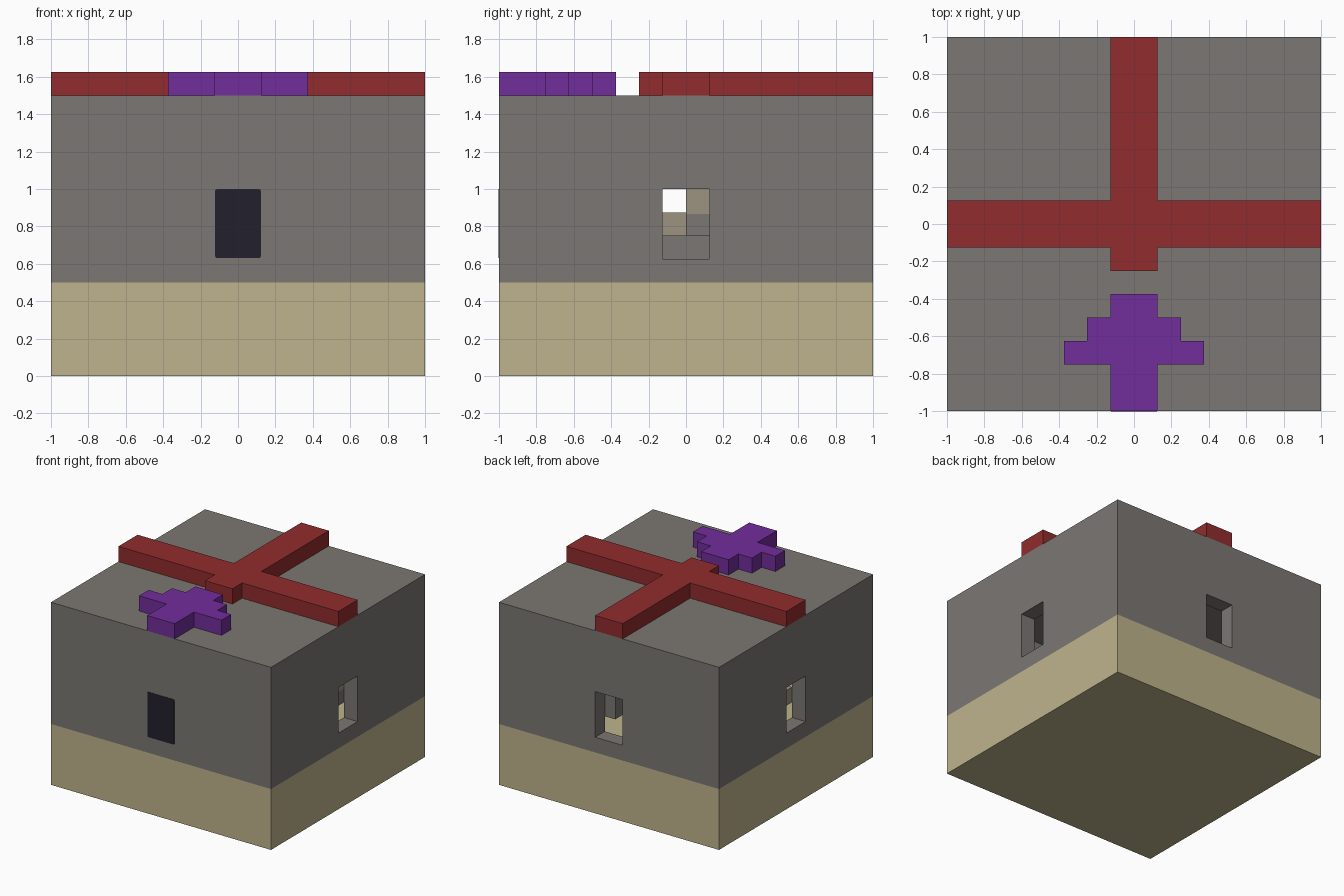
import bpy, bmesh
from mathutils import Vector

cube = bpy.data.objects.get("Cube")
if cube:
    bpy.data.objects.remove(cube, do_unlink=True)


def material(name, r, g, b):
    lin = [((c / 255 + 0.055) / 1.055) ** 2.4 for c in (r, g, b)] + [1]
    m = bpy.data.materials.new(name)
    m.use_nodes = True
    m.diffuse_color = lin
    m.node_tree.nodes["Principled BSDF"].inputs["Base Color"].default_value = lin
    return m


STONE = material("stone_gray", 123, 119, 115)
SAND = material("sand_tan", 190, 180, 140)
DULL = material("dull_tan", 156, 148, 128)
RED = material("brick_red", 145, 44, 45)
PURPLE = material("purple", 113, 45, 155)
DARK = material("door_dark", 34, 33, 45)


def finish(name, bm, mat):
    me = bpy.data.meshes.new(name)
    bmesh.ops.recalc_face_normals(bm, faces=bm.faces)
    bm.to_mesh(me)
    bm.free()
    ob = bpy.data.objects.new(name, me)
    bpy.context.collection.objects.link(ob)
    if mat:
        me.materials.append(mat)
    return ob


def box(name, lo, hi, mat=None):
    lo, hi = Vector(lo), Vector(hi)
    bm = bmesh.new()
    bmesh.ops.create_cube(bm, size=1)
    for v in bm.verts:
        v.co = Vector(v.co[i] * (hi[i] - lo[i]) + (hi[i] + lo[i]) / 2 for i in range(3))
    return finish(name, bm, mat)


def slab(name, half, z0, z1, mat):
    """Extrude an outline mirrored across x = 0."""
    outline = half + [(-x, y) for x, y in reversed(half)]
    bm = bmesh.new()
    face = bm.faces.new([bm.verts.new((x, y, z0)) for x, y in outline])
    top = bmesh.ops.extrude_face_region(bm, geom=[face])["geom"]
    for v in top:
        if isinstance(v, bmesh.types.BMVert):
            v.co.z = z1
    return finish(name, bm, mat)


def carve(target, cutter):
    mod = target.modifiers.new("carve", "BOOLEAN")
    mod.operation, mod.solver, mod.object = "DIFFERENCE", "EXACT", cutter
    bpy.context.view_layer.objects.active = target
    bpy.ops.object.modifier_apply(modifier=mod.name)
    bpy.data.objects.remove(cutter, do_unlink=True)


# Base and hollow upper walls
W = 0.125
box("base", (-1, -1, 0), (1, 1, 0.5), SAND)
walls = box("walls", (-1, -1, 0.5), (1, 1, 1.5), STONE)
carve(walls, box("room_cutter", (-1 + W, -1 + W, 0.4), (1 - W, 1 - W, 1.5 - W)))

# Window openings in both sides and the back
carve(walls, box("side_window_cutter", (-1.2, -W, 0.625), (1.2, W, 1)))
carve(walls, box("back_window_cutter", (-W, 0.5, 0.625), (W, 1.2, 1)))

# Small blocks behind the windows, and the low block between them
IN = 1 - W
box("left_window_block", (IN - W, 0, 0.75), (IN, W, 1), STONE)
box("left_block_cap", (IN, 0, 0.865), (IN + 0.003, W, 1), DULL)
box("right_window_block", (-IN, -W, 0.75), (W - IN, 0, 0.875), DULL)
box("back_window_block", (0.03, IN - W, 0.75), (W, IN, 1), STONE)
box("inner_block", (-W, -W, 0.5), (W, W, 0.75), STONE)

# Painted front door with softened corners
door = box("front_door", (-0.122, -1.003, 0.63), (0.122, -0.998, 1), DARK)
bm = bmesh.new()
bm.from_mesh(door.data)
edges = [e for e in bm.edges if abs(e.verts[0].co.y - e.verts[1].co.y) > 0.001]
bmesh.ops.bevel(bm, geom=edges, offset=0.01, segments=2, affect="EDGES", profile=0.5)
bm.to_mesh(door.data)
bm.free()

# Roof cross and stepped roof emblem
slab("roof_cross", [(W, -0.25), (W, -W), (1, -W), (1, W), (W, W), (W, 1)], 1.5, 1.625, RED)
slab("roof_emblem", [(W, -1), (W, -0.75), (3 * W, -0.75), (3 * W, -0.625), (2 * W, -0.625),
                     (2 * W, -0.5), (W, -0.5), (W, -0.375)], 1.5, 1.625, PURPLE)
